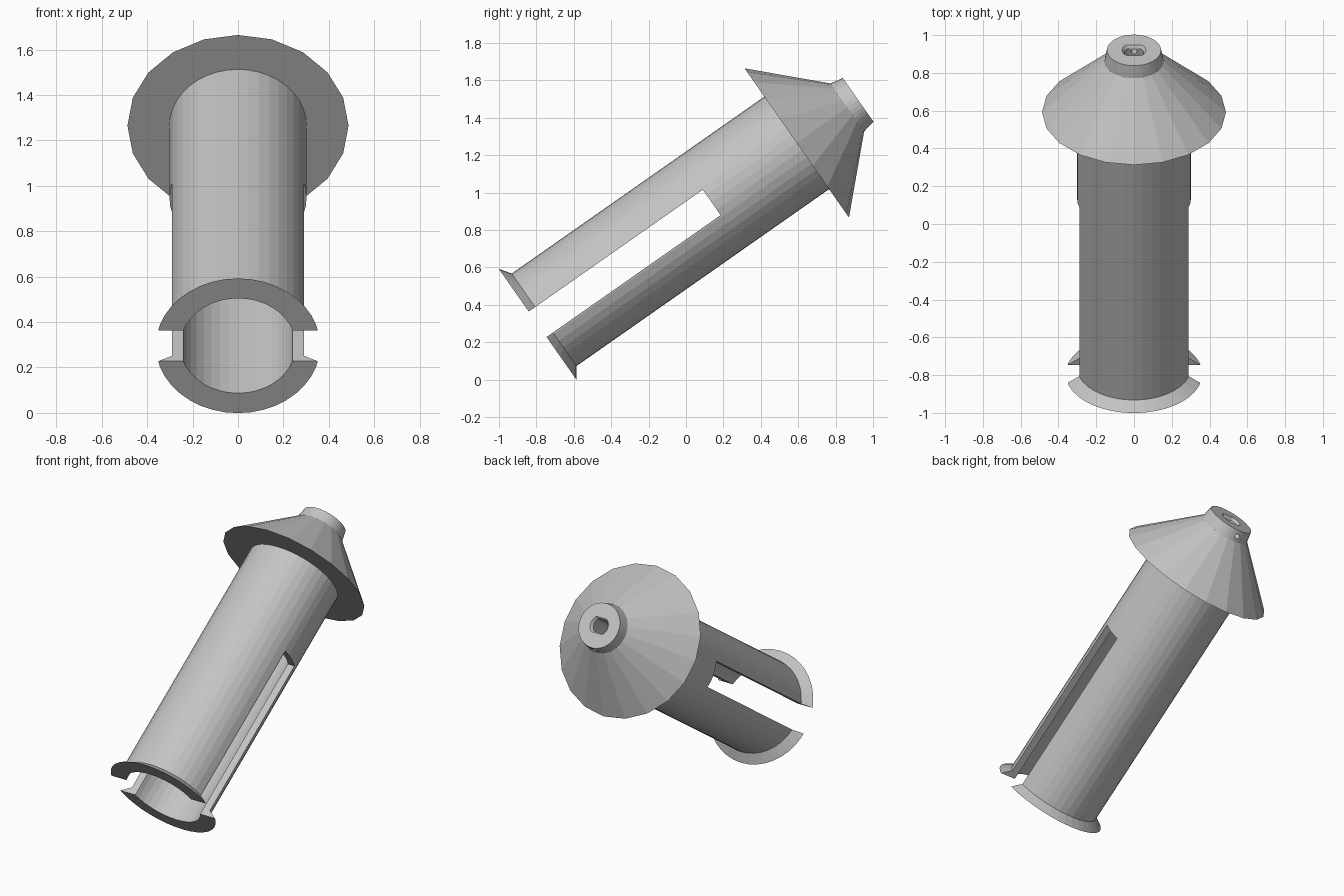
import bpy
import bmesh
from math import sin, cos, pi, radians
from mathutils import Matrix

cube = bpy.data.objects.get("Cube")
if cube:
    bpy.data.objects.remove(cube, do_unlink=True)

# Plain grey plastic
grey = bpy.data.materials.new("light grey")
grey.use_nodes = True
grey.diffuse_color = (0.55, 0.55, 0.55, 1)
grey.node_tree.nodes["Principled BSDF"].inputs["Base Color"].default_value = (0.55, 0.55, 0.55, 1)

# Parts are made upright along z, then leaned back into place
LEAN = Matrix.Translation((0, -0.40, 0.571)) @ Matrix.Rotation(radians(-55), 4, 'X')


def finish(name, bm):
    bmesh.ops.recalc_face_normals(bm, faces=bm.faces)
    mesh = bpy.data.meshes.new(name)
    bm.to_mesh(mesh)
    bm.free()
    mesh.materials.append(grey)
    ob = bpy.data.objects.new(name, mesh)
    bpy.context.collection.objects.link(ob)
    ob.matrix_world = LEAN
    return ob


def lathe(name, profile, sides, ring=False, flat=1.0):
    """Revolve (radius, height) points; ring closes the profile, flat trims two sides."""
    bm = bmesh.new()
    loops = []
    for r, z in profile:
        loop = []
        for i in range(sides):
            a = 2 * pi * i / sides
            y = max(-flat, min(flat, cos(a))) * r
            loop.append(bm.verts.new((r * sin(a), y, z)))
        loops.append(loop)
    pairs = list(zip(loops, loops[1:]))
    if ring:
        pairs.append((loops[-1], loops[0]))
    else:
        bm.faces.new(loops[0])
        bm.faces.new(loops[-1])
    for low, high in pairs:
        for i in range(sides):
            j = (i + 1) % sides
            bm.faces.new((low[i], low[j], high[j], high[i]))
    return finish(name, bm)


def cut(ob, cutter):
    mod = ob.modifiers.new("cut", 'BOOLEAN')
    mod.operation = 'DIFFERENCE'
    mod.solver = 'EXACT'
    mod.object = cutter
    cutter.hide_render = True
    bpy.context.view_layer.objects.active = ob
    bpy.ops.object.modifier_apply(modifier=mod.name)


# Hollow tube with a flared lip at the open end
tube = lathe("split_tube", [(0.255, -0.48), (0.362, -0.48), (0.302, -0.438),
                            (0.302, 1.215), (0.255, 1.215)], 40, ring=True)

# Wide cone and the collar on its tip
cone = lathe("cone_flange", [(0.487, 1.211), (0.157, 1.541)], 20)
collar = lathe("shaft_collar", [(0.157, 1.538), (0.143, 1.612)], 40)

# Slot that splits the tube into two prongs
bm = bmesh.new()
bmesh.ops.create_cube(bm, size=1, matrix=Matrix.Translation((0, 0, 0.028))
                      @ Matrix.Diagonal((1, 0.166, 1.256, 1)))
slot = finish("slot_cutter", bm)

# Flat-sided shaft hole with a chamfered mouth
hole = lathe("shaft_hole_cutter", [(0.05, 1.1), (0.05, 1.595), (0.077, 1.63)], 32, flat=0.78)

# Small set screw hole through the lower side of the collar
bm = bmesh.new()
bmesh.ops.create_cone(bm, cap_ends=True, segments=16, radius1=0.016, radius2=0.016, depth=0.2,
                      matrix=Matrix.Translation((0, 0.12, 1.575)) @ Matrix.Rotation(pi / 2, 4, 'X'))
screw = finish("screw_hole_cutter", bm)

bpy.context.view_layer.update()
cut(tube, slot)
cut(cone, hole)
cut(collar, hole)
cut(collar, screw)
for helper in (slot, hole, screw):
    bpy.data.objects.remove(helper, do_unlink=True)
